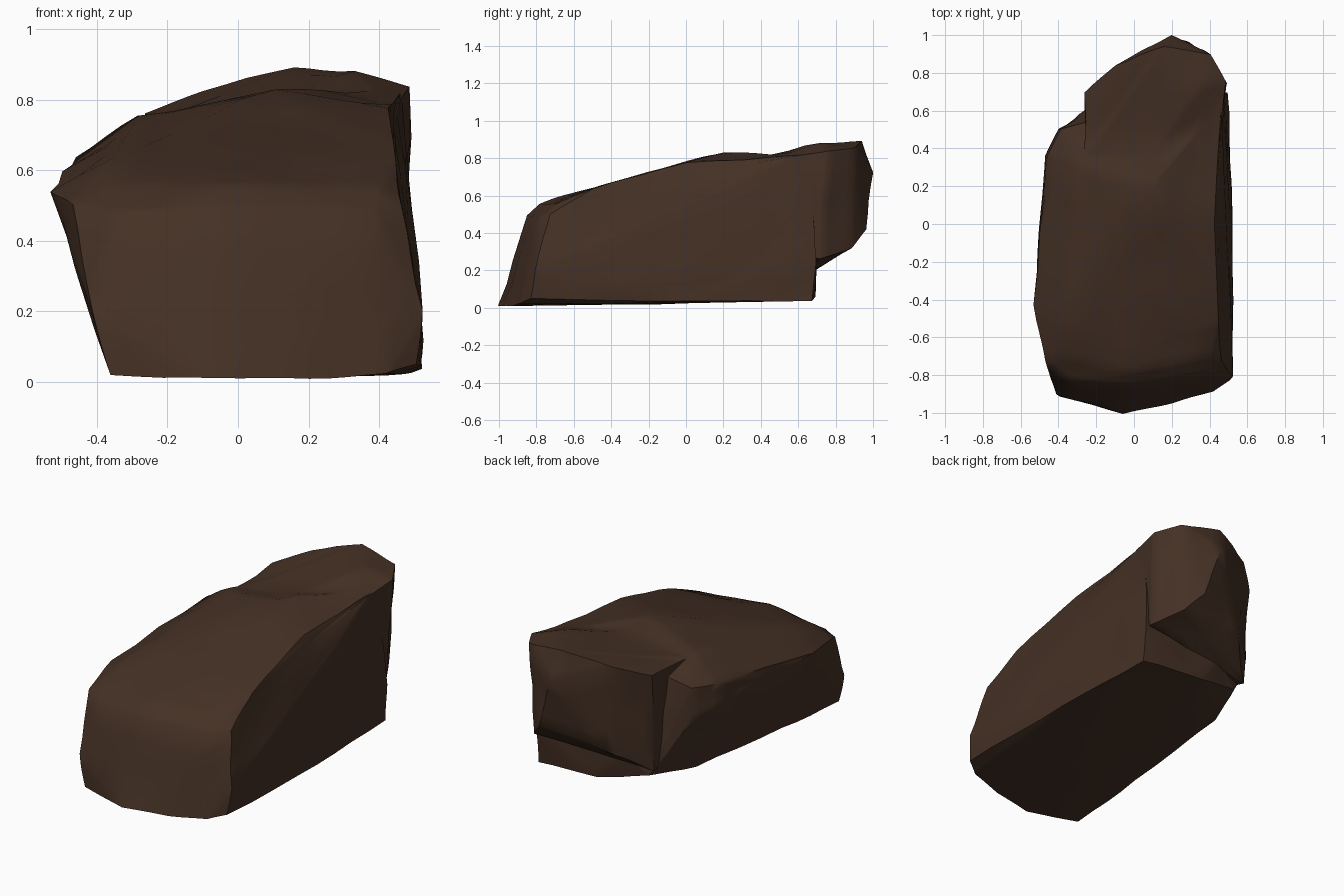
import bpy
import bmesh
import math
from mathutils import noise

default_cube = bpy.data.objects.get("Cube")
if default_cube:
    bpy.data.objects.remove(default_cube, do_unlink=True)

# Dark brown stone
stone = bpy.data.materials.new("dark brown stone")
stone.use_nodes = True
colour = (0.058, 0.030, 0.018, 1)
stone.diffuse_color = colour
shader = stone.node_tree.nodes["Principled BSDF"]
shader.inputs["Base Color"].default_value = colour
shader.inputs["Roughness"].default_value = 0.9


def hewn_block(name, corners):
    """Make a faceted block as the convex hull of its corners."""
    bm = bmesh.new()
    for corner in corners:
        bm.verts.new(corner)
    hull = bmesh.ops.convex_hull(bm, input=bm.verts[:])
    loose = {g for g in hull["geom_interior"] + hull["geom_unused"]
             if isinstance(g, bmesh.types.BMVert)}
    bmesh.ops.delete(bm, geom=list(loose), context="VERTS")
    bmesh.ops.recalc_face_normals(bm, faces=bm.faces[:])
    mesh = bpy.data.meshes.new(name)
    bm.to_mesh(mesh)
    bm.free()
    mesh.materials.append(stone)
    block = bpy.data.objects.new(name, mesh)
    bpy.context.collection.objects.link(block)
    return block


# Corners of the long main slab, from its base up to its sloping top
base = [(-.36, -.92, .02), (-.06, -1, .01), (.2, -.95, .01), (.42, -.89, .02),
        (.51, -.83, .05), (.52, 0, .03), (.5, .68, .04), (.1, .69, .06),
        (-.2, .64, .13), (-.3, .35, .1), (-.35, -.4, .05)]
flanks = [(-.41, -.9, .2), (.525, -.81, .2), (.51, .25, .2), (.5, .7, .24),
          (-.05, .69, .25), (-.47, -.73, .5), (-.53, -.43, .54),
          (-.49, .1, .54), (-.47, .36, .5), (-.4, .5, .45)]
crown = [(-.34, -.83, .48), (0, -.85, .49), (.38, -.79, .49), (.46, -.73, .5),
         (0, -.78, .55), (-.36, -.7, .56), (.4, -.7, .56), (0, -.65, .6),
         (-.36, -.5, .63), (.44, -.5, .64), (.43, 0, .77), (0, .05, .79),
         (.1, .2, .83), (-.28, .3, .75), (-.46, .36, .64), (-.38, .5, .65),
         (.46, .65, .82), (-.2, .56, .72)]

# Corners of the raised block overhanging the back
overhang = [(-.26, .38, .74), (-.26, .69, .76), (-.1, .84, .82),
            (.16, .94, .89), (.2, 1, .72), (.4, .9, .86), (.49, .75, .84),
            (.43, .35, .76), (.1, .35, .8), (.33, .72, .88),
            (.48, .72, .26), (.38, .88, .32), (.29, .96, .42),
            (-.06, .84, .32), (-.25, .66, .18), (-.22, .4, .25), (.4, .4, .3)]

rock = hewn_block("rock", base + flanks + crown)
back_block = hewn_block("back_block", overhang)

# Merge the blocks into one rock
union = rock.modifiers.new("merge", "BOOLEAN")
union.operation = "UNION"
union.solver = "EXACT"
union.object = back_block
bpy.context.view_layer.objects.active = rock
rock.select_set(True)
bpy.ops.object.modifier_apply(modifier=union.name)
bpy.data.objects.remove(back_block, do_unlink=True)

# Weather the surface with a slight unevenness
bm = bmesh.new()
bm.from_mesh(rock.data)
bmesh.ops.remove_doubles(bm, verts=bm.verts[:], dist=0.002)
bmesh.ops.triangulate(bm, faces=bm.faces[:])
bmesh.ops.subdivide_edges(bm, edges=bm.edges[:], cuts=3, use_grid_fill=True)
for vert in bm.verts:
    vert.co += noise.noise_vector(vert.co * 5) * 0.012
    vert.co.z = max(vert.co.z, 0)
bmesh.ops.recalc_face_normals(bm, faces=bm.faces[:])
bm.to_mesh(rock.data)
bm.free()

bpy.ops.object.shade_smooth_by_angle(angle=math.radians(42))
